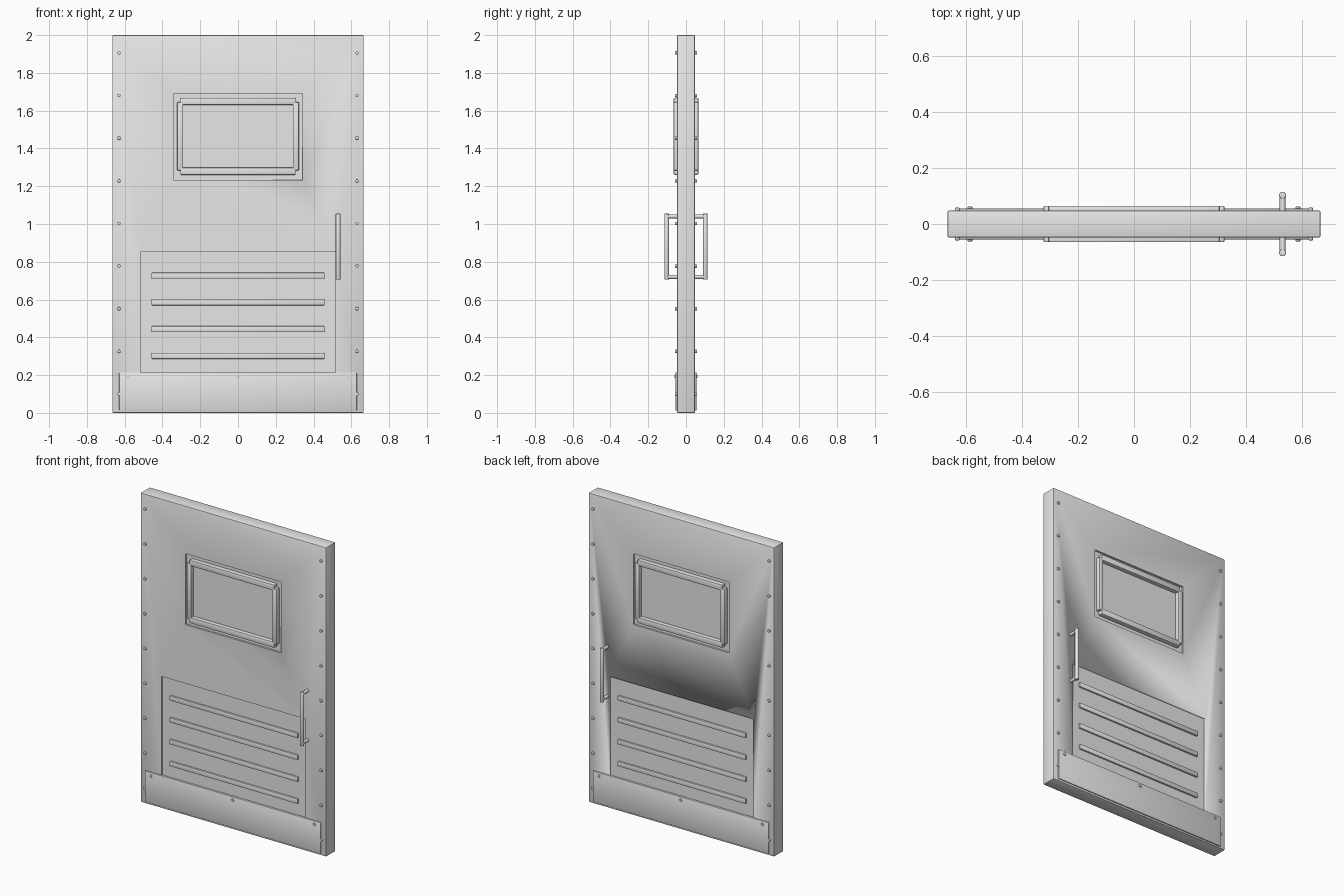
import bpy, math

if "Cube" in bpy.data.objects:
    bpy.data.objects.remove(bpy.data.objects["Cube"])

steel = bpy.data.materials.new("grey_steel")
steel.diffuse_color = (0.8, 0.8, 0.8, 1)
steel.use_nodes = True
steel.node_tree.nodes["Principled BSDF"].inputs["Base Color"].default_value = steel.diffuse_color


def finish(ob, name):
    ob.name = name
    ob.data.materials.append(steel)
    bpy.ops.object.shade_smooth_by_angle(angle=math.radians(35))
    return ob


def apply_mod(ob, mod):
    bpy.context.view_layer.objects.active = ob
    bpy.ops.object.modifier_apply(modifier=mod.name)


def box(name, x0, x1, y0, y1, z0, z1, bevel=0.0, seg=2):
    bpy.ops.mesh.primitive_cube_add(size=1, location=((x0 + x1) / 2, (y0 + y1) / 2, (z0 + z1) / 2))
    ob = bpy.context.object
    ob.scale = (abs(x1 - x0), abs(y1 - y0), abs(z1 - z0))
    bpy.ops.object.transform_apply(location=False, rotation=False, scale=True)
    if bevel:
        m = ob.modifiers.new("bevel", 'BEVEL')
        m.width, m.segments = bevel, seg
        apply_mod(ob, m)
    return finish(ob, name)


def rod(name, r, length, loc, along_y=False, sides=16, bevel=0.0):
    bpy.ops.mesh.primitive_cylinder_add(vertices=sides, radius=r, depth=length, location=loc,
                                        rotation=(math.pi / 2 if along_y else 0, 0, 0))
    ob = bpy.context.object
    if bevel:
        m = ob.modifiers.new("bevel", 'BEVEL')
        m.width, m.segments, m.angle_limit = bevel, 2, math.radians(60)
        apply_mod(ob, m)
    return finish(ob, name)


T = 0.048        # half thickness of the door
FLOOR = 0.036    # depth of the recess floors

# Door slab with recesses cut on both faces
door = box("door_slab", -0.665, 0.665, -T, T, 0, 2, 0.006)
for s in (-1, 1):
    for x, z0, z1 in ((0.342, 1.233, 1.692), (0.515, 0.205, 0.852)):
        cut = box("recess_cutter", -x, x, s * FLOOR, s * 0.1, z0, z1)
        m = door.modifiers.new("recess", 'BOOLEAN')
        m.operation, m.solver, m.object = 'DIFFERENCE', 'EXACT', cut
        apply_mod(door, m)
        bpy.data.objects.remove(cut)

for s, side in ((-1, "front"), (1, "back")):
    # Window pane and its frame of four overlapping bars
    box(f"{side}_window_pane", -0.3, 0.3, s * 0.03, s * 0.038, 1.28, 1.645)
    for z0, z1 in ((1.26, 1.298), (1.63, 1.668)):
        box(f"{side}_window_frame_rail", -0.305, 0.305, s * 0.03, s * 0.065, z0, z1, 0.005)
    for d in (-1, 1):
        box(f"{side}_window_frame_stile", d * 0.291, d * 0.323, s * 0.03, s * 0.065, 1.284, 1.645, 0.005)

    # Horizontal ribs in the lower panel
    for i in range(4):
        z = 0.302 + i * 0.1415
        box(f"{side}_panel_rib", -0.458, 0.458, s * 0.03, s * 0.047, z - 0.016, z + 0.016, 0.004)

    # Kick plate with its three rivets
    box(f"{side}_kick_plate", -0.629, 0.629, s * 0.04, s * 0.055, 0.012, 0.214, 0.003)
    for x in (-0.585, 0, 0.585):
        rod(f"{side}_kick_plate_rivet", 0.009, 0.02, (x, s * 0.052, 0.193), True, 12, 0.003)

    # Rivets down both edges
    for d in (-1, 1):
        for i in range(9):
            rod(f"{side}_edge_rivet", 0.009, 0.02, (d * 0.63, s * 0.048, 0.1 + i * 0.2257), True, 12, 0.003)

    # Pull handle
    rod(f"{side}_handle_bar", 0.0125, 0.35, (0.53, s * 0.1025, 0.88), False, 16, 0.003)
    for z in (0.72, 1.04):
        rod(f"{side}_handle_standoff", 0.0105, 0.065, (0.53, s * 0.072, z), True)
